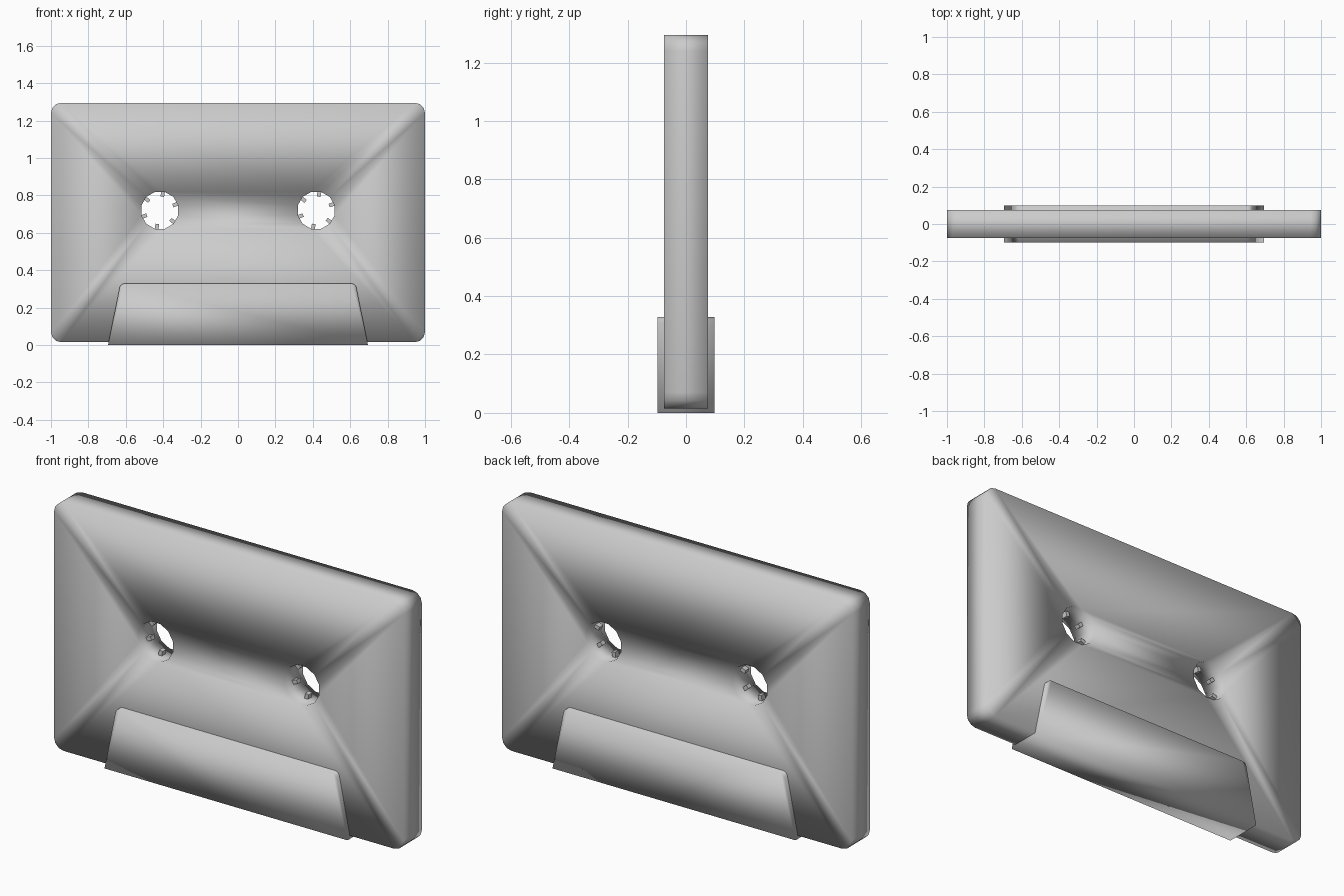
import bpy, bmesh
from math import pi, cos, sin, radians

if "Cube" in bpy.data.objects:
    bpy.data.objects.remove(bpy.data.objects["Cube"])

HOLE_X, HOLE_Z, HOLE_R = 0.418, 0.72, 0.1


def arc(cx, cz, r, start, end, n):
    """Points on an arc in the xz plane, n segments."""
    return [(cx + r * cos(start + (end - start) * i / n),
             cz + r * sin(start + (end - start) * i / n)) for i in range(n + 1)]


def plate(name, loops, y0, y1):
    """Fill closed xz loops (outline, then holes) and extrude from y0 to y1."""
    bm = bmesh.new()
    for pts in loops:
        vs = [bm.verts.new((x, y0, z)) for x, z in pts]
        for a, b in zip(vs, vs[1:] + vs[:1]):
            bm.edges.new((a, b))
    bmesh.ops.triangle_fill(bm, use_beauty=True, edges=bm.edges[:], normal=(0, -1, 0))
    res = bmesh.ops.extrude_face_region(bm, geom=bm.faces[:], use_keep_orig=True)
    moved = [v for v in res["geom"] if isinstance(v, bmesh.types.BMVert)]
    bmesh.ops.translate(bm, verts=moved, vec=(0, y1 - y0, 0))
    bmesh.ops.recalc_face_normals(bm, faces=bm.faces[:])
    for f in bm.faces:
        f.smooth = True
    me = bpy.data.meshes.new(name)
    bm.to_mesh(me)
    bm.free()
    ob = bpy.data.objects.new(name, me)
    bpy.context.collection.objects.link(ob)
    return ob


# Main shell: rounded rectangle with two reel holes
r, lo, hi = 0.055, 0.015, 1.295
outline = (arc(1 - r, hi - r, r, 0, pi / 2, 3) + arc(-1 + r, hi - r, r, pi / 2, pi, 3)
           + arc(-1 + r, lo + r, r, pi, 1.5 * pi, 3) + arc(1 - r, lo + r, r, 1.5 * pi, 2 * pi, 3))
holes = [arc(s * HOLE_X, HOLE_Z, HOLE_R * 1.02, radians(15), radians(375), 12)[:-1]
         for s in (-1, 1)]
plate("cassette_shell", [outline] + holes, -0.075, 0.075)

# Thick trapezoid section along the bottom edge, rounded at the top corners
top_right = arc(0.607, 0.303, 0.026, radians(12), pi / 2, 3)
trapezoid = ([(-0.695, 0), (0.695, 0)] + top_right
             + [(-x, z) for x, z in reversed(top_right)])
plate("tape_head_section", [trapezoid], -0.098, 0.098)

# Drive teeth inside each reel hole
for side, label in ((-1, "left"), (1, "right")):
    for k in range(6):
        a = radians(20 + 60 * k)
        d = 0.088
        bpy.ops.mesh.primitive_cube_add(
            size=1, location=(side * HOLE_X + d * cos(a), 0, HOLE_Z + d * sin(a)),
            rotation=(0, -a, 0))
        tooth = bpy.context.object
        tooth.name = f"{label}_reel_tooth_{k + 1}"
        tooth.scale = (0.028, 0.03, 0.02)
